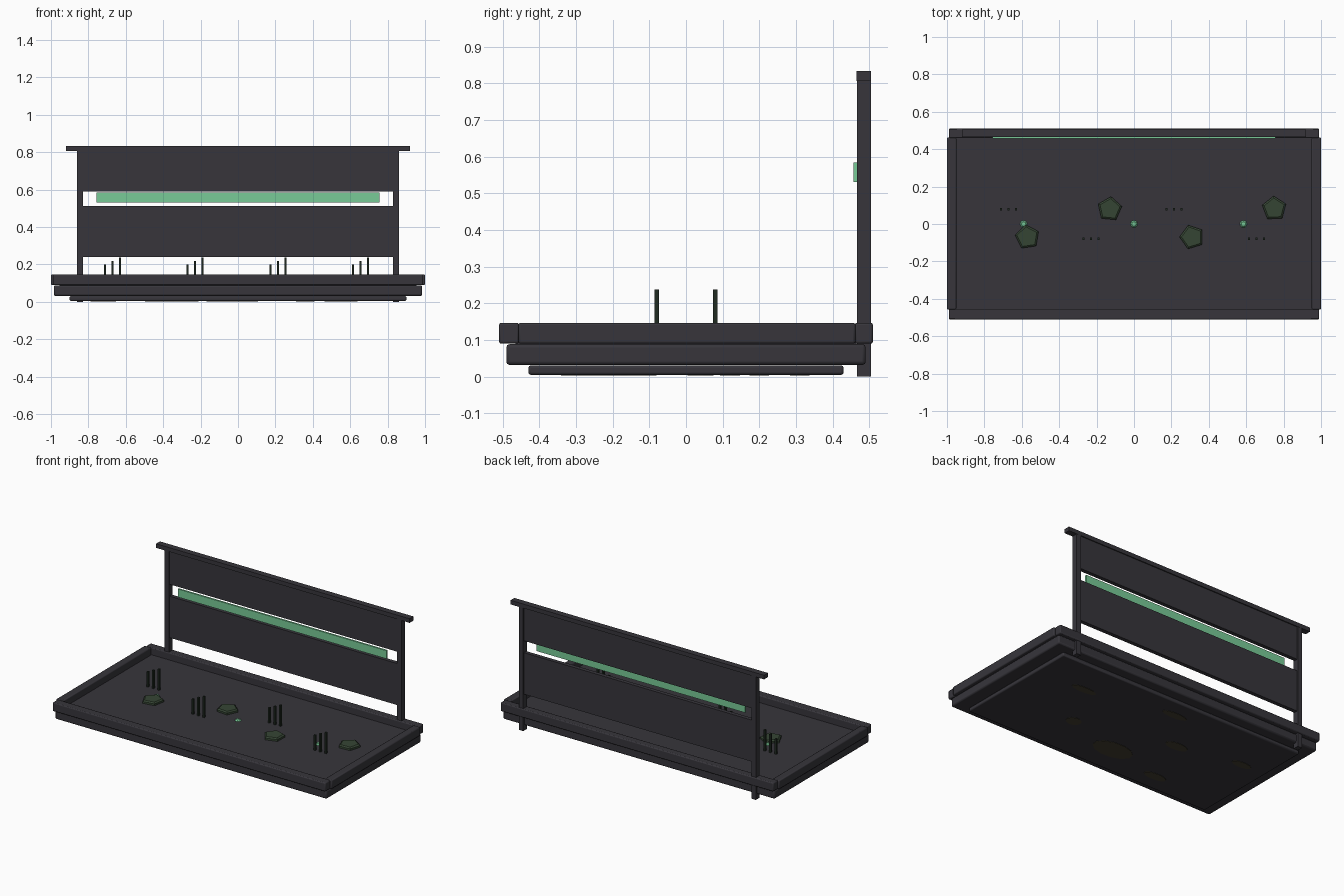
import bpy, bmesh, math
from mathutils import Matrix

if "Cube" in bpy.data.objects:
    bpy.data.objects.remove(bpy.data.objects["Cube"])


def material(name, rgb):
    m = bpy.data.materials.new(name)
    m.diffuse_color = (*rgb, 1)
    m.use_nodes = True
    m.node_tree.nodes["Principled BSDF"].inputs["Base Color"].default_value = m.diffuse_color
    return m


CHARCOAL = material("charcoal", (0.038, 0.036, 0.044))
MINT = material("mint_glow", (0.19, 0.60, 0.31))
LEAF = material("dark_leaf", (0.036, 0.060, 0.034))
REED = material("deep_reed", (0.014, 0.024, 0.015))
RUST = material("olive_stain", (0.055, 0.047, 0.028))


def finish(name, bm, mat):
    mesh = bpy.data.meshes.new(name)
    bm.to_mesh(mesh)
    bm.free()
    mesh.materials.append(mat)
    ob = bpy.data.objects.new(name, mesh)
    bpy.context.collection.objects.link(ob)
    return ob


def box(name, x, y, z, mat, bevel=0):
    """Box from (min, max) ranges, optionally with rounded edges."""
    bm = bmesh.new()
    bmesh.ops.create_cube(bm, size=1)
    for v in bm.verts:
        for i, (lo, hi) in enumerate((x, y, z)):
            v.co[i] = lo if v.co[i] < 0 else hi
    ob = finish(name, bm, mat)
    if bevel:
        mod = ob.modifiers.new("rounded_edges", 'BEVEL')
        mod.width, mod.segments = bevel, 2
    return ob


def disc(name, x, y, z0, z1, r0, r1, sides, mat, turn=0, stretch=1):
    """Low tapered disc standing on z0."""
    bm = bmesh.new()
    bmesh.ops.create_cone(bm, cap_ends=True, segments=sides,
                          radius1=r0, radius2=r1, depth=z1 - z0)
    move = (Matrix.Translation((x, y, (z0 + z1) / 2))
            @ Matrix.Diagonal((1, stretch, 1, 1))
            @ Matrix.Rotation(turn, 4, 'Z'))
    bmesh.ops.transform(bm, matrix=move, verts=bm.verts)
    return finish(name, bm, mat)


# Stepped tray body
FLOOR = 0.10
box("base_step", (-0.90, 0.90), (-0.43, 0.43), (0.005, 0.031), CHARCOAL, 0.007)
box("tray_body", (-0.985, 0.985), (-0.49, 0.49), (0.032, 0.089), CHARCOAL, 0.009)
box("tray_floor", (-0.955, 0.955), (-0.465, 0.465), (0.08, FLOOR), CHARCOAL)

# Raised rim
RIM = (0.09, 0.147)
box("front_rim", (-0.99, 0.99), (-0.51, -0.455), RIM, CHARCOAL, 0.006)
box("back_rim", (-0.99, 0.99), (0.46, 0.51), RIM, CHARCOAL, 0.006)
for s, side in ((-1, "left"), (1, "right")):
    xs = sorted((0.95 * s, 1.0 * s))
    box(side + "_rim", xs, (-0.457, 0.462), RIM, CHARCOAL, 0.006)
    # Posts of the back screen
    xs = sorted((0.828 * s, 0.86 * s))
    box(side + "_post", xs, (0.466, 0.504), (0, 0.81), CHARCOAL)

# Back screen panels, top cap and glowing strip
box("lower_panel", (-0.85, 0.85), (0.472, 0.498), (0.24, 0.512), CHARCOAL)
box("upper_panel", (-0.85, 0.85), (0.472, 0.498), (0.59, 0.81), CHARCOAL)
box("top_cap", (-0.92, 0.92), (0.465, 0.505), (0.807, 0.834), CHARCOAL)
box("light_strip", (-0.757, 0.757), (0.457, 0.469), (0.531, 0.584), MINT)

# Reed clusters, three stems rising to the right
for cx, cy in ((-0.67, 0.08), (-0.23, -0.08), (0.213, 0.08), (0.655, -0.08)):
    for k, top in enumerate((0.20, 0.22, 0.238)):
        x = cx + (k - 1) * 0.04
        box("reed", (x - 0.0055, x + 0.0055), (cy - 0.0065, cy + 0.0065),
            (FLOOR - 0.01, top), REED)

# Five-sided leaf pads
for x, y, turn in ((-0.57, -0.07, 0.15), (-0.13, 0.08, -0.1),
                   (0.31, -0.07, 0.3), (0.75, 0.083, 0.05)):
    disc("leaf_pad", x, y, FLOOR - 0.005, 0.112, 0.067, 0.067, 5, LEAF, turn)
    disc("leaf_pad_top", x, y, 0.112, 0.119, 0.067, 0.056, 5, LEAF, turn)

# Small glowing buds
for x in (-0.59, 0, 0.585):
    disc("glow_bud", x, 0, FLOOR - 0.004, FLOOR + 0.008, 0.024, 0.012, 7, MINT)

# Thin stains under the base
for x, y, r, st in ((-0.03, -0.23, 0.14, 0.55), (0.36, -0.12, 0.05, 0.8),
                    (-0.29, 0.04, 0.08, 0.45), (0.55, 0.20, 0.09, 0.3),
                    (-0.05, 0.31, 0.09, 0.3), (-0.72, 0.12, 0.07, 0.4),
                    (-0.42, -0.31, 0.08, 0.4)):
    disc("underside_stain", x, y, 0.003, 0.006, r, r, 12, RUST, 0.2, st)

# Smooth the rounded rim and steps, keeping hard edges
for ob in bpy.context.collection.objects:
    ob.select_set(bool(ob.modifiers))
    if ob.modifiers:
        bpy.context.view_layer.objects.active = ob
bpy.ops.object.shade_smooth_by_angle(angle=math.radians(30))
